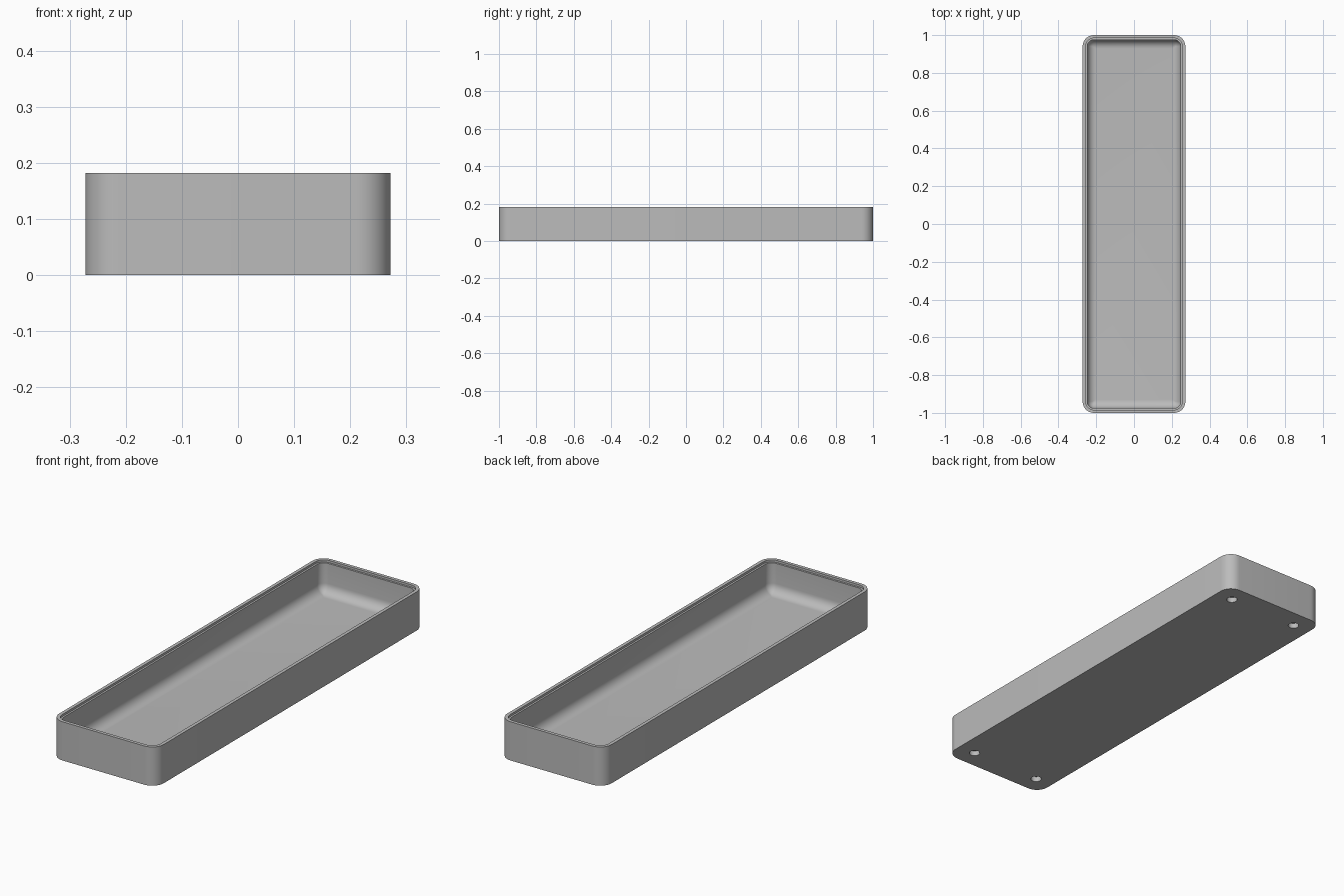
import bpy, bmesh, math

cube = bpy.data.objects.get("Cube")
if cube:
    bpy.data.objects.remove(cube, do_unlink=True)

HALF_X, HALF_Y, HEIGHT = 0.272, 1.0, 0.182
CORNER, WALL, FLOOR, FILLET = 0.06, 0.025, 0.032, 0.045
STEPS = 12

grey = bpy.data.materials.new("plain grey")
grey.use_nodes = True
colour = (0.5, 0.5, 0.5, 1)
grey.diffuse_color = colour
grey.node_tree.nodes["Principled BSDF"].inputs["Base Color"].default_value = colour


def rounded_ring(bm, inset, z):
    """Rounded rectangle of vertices, inset from the outer wall."""
    r = max(CORNER - inset, 0.006)
    cx, cy = HALF_X - inset - r, HALF_Y - inset - r
    verts = []
    for k, (sx, sy) in enumerate([(1, 1), (-1, 1), (-1, -1), (1, -1)]):
        for i in range(STEPS + 1):
            a = math.pi / 2 * (k + i / STEPS)
            verts.append(bm.verts.new((sx * cx + r * math.cos(a), sy * cy + r * math.sin(a), z)))
    return verts


# Tray section: outer wall, rim, small inner ledge, inner wall, floor fillet
section = [(0, 0), (0, HEIGHT), (0.016, HEIGHT), (0.016, HEIGHT - 0.01), (WALL, HEIGHT - 0.01)]
for i in range(9):
    t = math.pi / 2 * i / 8
    section.append((WALL + FILLET * (1 - math.cos(t)), FLOOR + FILLET * (1 - math.sin(t))))

bm = bmesh.new()
rings = [rounded_ring(bm, inset, z) for inset, z in section]
for low, high in zip(rings, rings[1:]):
    for i in range(len(low)):
        j = (i + 1) % len(low)
        bm.faces.new((low[i], low[j], high[j], high[i]))
bm.faces.new(rings[0][::-1])
bm.faces.new(rings[-1])
bmesh.ops.recalc_face_normals(bm, faces=bm.faces)
mesh = bpy.data.meshes.new("tray")
bm.to_mesh(mesh)
bm.free()
tray = bpy.data.objects.new("tray", mesh)
bpy.context.collection.objects.link(tray)
mesh.materials.append(grey)

# Four blind round holes in the underside
for sx in (-1, 1):
    for sy in (-1, 1):
        bpy.ops.mesh.primitive_cylinder_add(vertices=32, radius=0.024, depth=0.05,
                                            location=(sx * 0.183, sy * 0.912, 0))
        cutter = bpy.context.object
        cutter.name = "foot_hole_cutter"
        cutter.data.materials.append(grey)
        cutter.hide_render = True
        cut = tray.modifiers.new("foot hole", "BOOLEAN")
        cut.operation = "DIFFERENCE"
        cut.object = cutter
        bpy.context.view_layer.objects.active = tray
        bpy.ops.object.modifier_apply(modifier=cut.name)
        bpy.data.objects.remove(cutter, do_unlink=True)

bpy.ops.object.select_all(action="DESELECT")
tray.select_set(True)
bpy.context.view_layer.objects.active = tray
bpy.ops.object.shade_smooth_by_angle(angle=math.radians(30))
